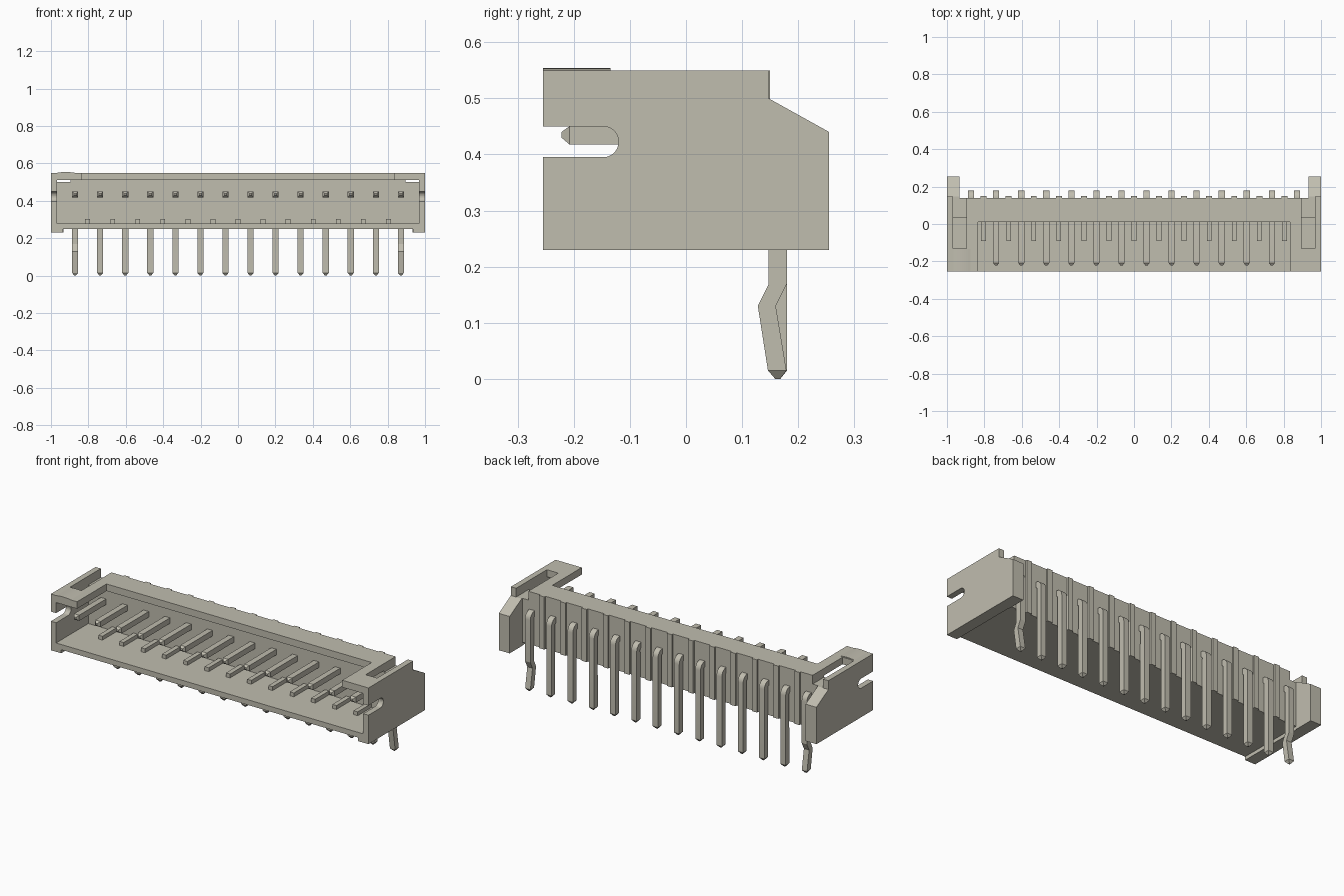
import bpy, bmesh, math
from mathutils import Vector

cube = bpy.data.objects.get("Cube")
if cube:
    bpy.data.objects.remove(cube, do_unlink=True)

# Single warm grey plastic and metal colour
COLOUR = (0.53, 0.51, 0.43, 1)
mat = bpy.data.materials.new("warm grey")
mat.use_nodes = True
mat.diffuse_color = COLOUR
mat.node_tree.nodes["Principled BSDF"].inputs["Base Color"].default_value = COLOUR

PITCH, COUNT = 0.134, 14
pin_x = [(i - (COUNT - 1) / 2) * PITCH for i in range(COUNT)]
gap_x = [x + PITCH / 2 for x in pin_x[:-1]]
INNER = 0.967                     # inside face of the side walls


def finish(name, bm):
    bmesh.ops.recalc_face_normals(bm, faces=bm.faces)
    mesh = bpy.data.meshes.new(name)
    bm.to_mesh(mesh)
    bm.free()
    mesh.materials.append(mat)
    obj = bpy.data.objects.new(name, mesh)
    bpy.context.collection.objects.link(obj)
    return obj


def prism(name, points, axis, lo, hi):
    """Extrude a 2D outline along axis x, y or z, from lo to hi."""
    place = {"x": lambda a, b: (lo, a, b),
             "y": lambda a, b: (a, lo, b),
             "z": lambda a, b: (a, b, lo)}[axis]
    bm = bmesh.new()
    face = bm.faces.new([bm.verts.new(place(*p)) for p in points])
    out = bmesh.ops.extrude_face_region(bm, geom=[face])
    move = Vector([hi - lo if c == axis else 0 for c in "xyz"])
    verts = [v for v in out["geom"] if isinstance(v, bmesh.types.BMVert)]
    bmesh.ops.translate(bm, vec=move, verts=verts)
    return finish(name, bm)


def box(name, x, y, z):
    return prism(name, [(x[0], y[0]), (x[1], y[0]), (x[1], y[1]), (x[0], y[1])],
                 "z", z[0], z[1])


def pin(name, x, sections):
    """Loft rectangles: outer point, inner point and half width each."""
    bm = bmesh.new()
    rings = []
    for yo, zo, yi, zi, w in sections:
        rings.append([bm.verts.new(p) for p in
                      ((x - w, yo, zo), (x + w, yo, zo), (x + w, yi, zi), (x - w, yi, zi))])
    for a, b in zip(rings, rings[1:]):
        for i in range(4):
            j = (i + 1) % 4
            bm.faces.new((a[i], a[j], b[j], b[i]))
    bm.faces.new(rings[0])
    bm.faces.new(rings[-1])
    obj = finish(name, bm)
    bpy.ops.object.select_all(action="DESELECT")
    obj.select_set(True)
    bpy.context.view_layer.objects.active = obj
    bpy.ops.object.shade_smooth_by_angle(angle=math.radians(25))


# Shell: floor, thick back wall and notched roof
box("floor", (-INNER, INNER), (-0.255, 0.14), (0.25, 0.28))
prism("back_wall", [(-INNER, 0.28), (INNER, 0.28), (INNER, 0.5), (0.895, 0.5),
                    (0.895, 0.51), (-0.895, 0.51), (-0.895, 0.5), (-INNER, 0.5)],
      "y", 0.035, 0.14)
half = [(0.835, 0.01), (0.835, -0.255), (INNER, -0.255), (INNER, -0.13),
        (0.895, -0.13), (0.895, 0.14)]
prism("roof", half + [(-x, y) for x, y in reversed(half)], "z", 0.51, 0.55)

# Side walls with a round-ended slot, back wings and feet
slot = [(-0.1475 + 0.0275 * math.cos(a), 0.4225 + 0.0275 * math.sin(a))
        for a in [math.radians(-90 + 15 * i) for i in range(13)]]
wall = ([(-0.255, 0.23), (0.255, 0.23), (0.255, 0.44), (0.147, 0.5), (0.147, 0.55),
         (-0.255, 0.55), (-0.255, 0.45)] + slot[::-1] + [(-0.255, 0.395)])
wing = [(0.14, 0.23), (0.255, 0.23), (0.255, 0.44), (0.147, 0.5), (0.14, 0.5)]
for side, s in (("left", 1), ("right", -1)):
    prism(side + "_wall", wall, "x", s * INNER, s * 1.0)
    prism(side + "_wing", wing, "x", s * 0.932, s * INNER)
    box(side + "_foot", sorted((s * 0.935, s * INNER)), (-0.255, 0.14), (0.23, 0.25))

# Shallow raised mark on the right front corner of the roof
mark = [(-0.92 + 0.045 * t / 4, 0.55 + 0.004 * (1 - (t / 4) ** 2)) for t in range(-4, 5)]
prism("corner_mark", mark, "y", -0.255, -0.135)

# Ribs between the pins, on the floor and on the back
for i, x in enumerate(gap_x):
    box(f"floor_rib_{i + 1}", (x - 0.013, x + 0.013), (-0.09, 0.035), (0.28, 0.302))
    box(f"back_rib_{i + 1}", (x - 0.016, x + 0.016), (0.14, 0.15), (0.25, 0.55))

# Bent pins; the outermost two have kinked legs
W = 0.0165
front = [(-0.222, 0.44, -0.222, 0.43, 0.006), (-0.208, 0.45, -0.208, 0.418, W)]
for k in range(7):
    a = math.radians(90 - 15 * k)
    c, s = math.cos(a), math.sin(a)
    front.append((0.14 + 0.04 * c, 0.41 + 0.04 * s, 0.14 + 0.008 * c, 0.41 + 0.008 * s, W))
straight = [(0.18, 0.015, 0.147, 0.015, W), (0.168, 0, 0.159, 0, 0.004)]
kinked = [(0.18, 0.17, 0.147, 0.168, W), (0.16, 0.13, 0.128, 0.13, W),
          (0.179, 0.015, 0.146, 0.015, W), (0.168, 0, 0.159, 0, 0.004)]
for i, x in enumerate(pin_x):
    pin(f"pin_{i + 1}", x, front + (kinked if i in (0, COUNT - 1) else straight))
